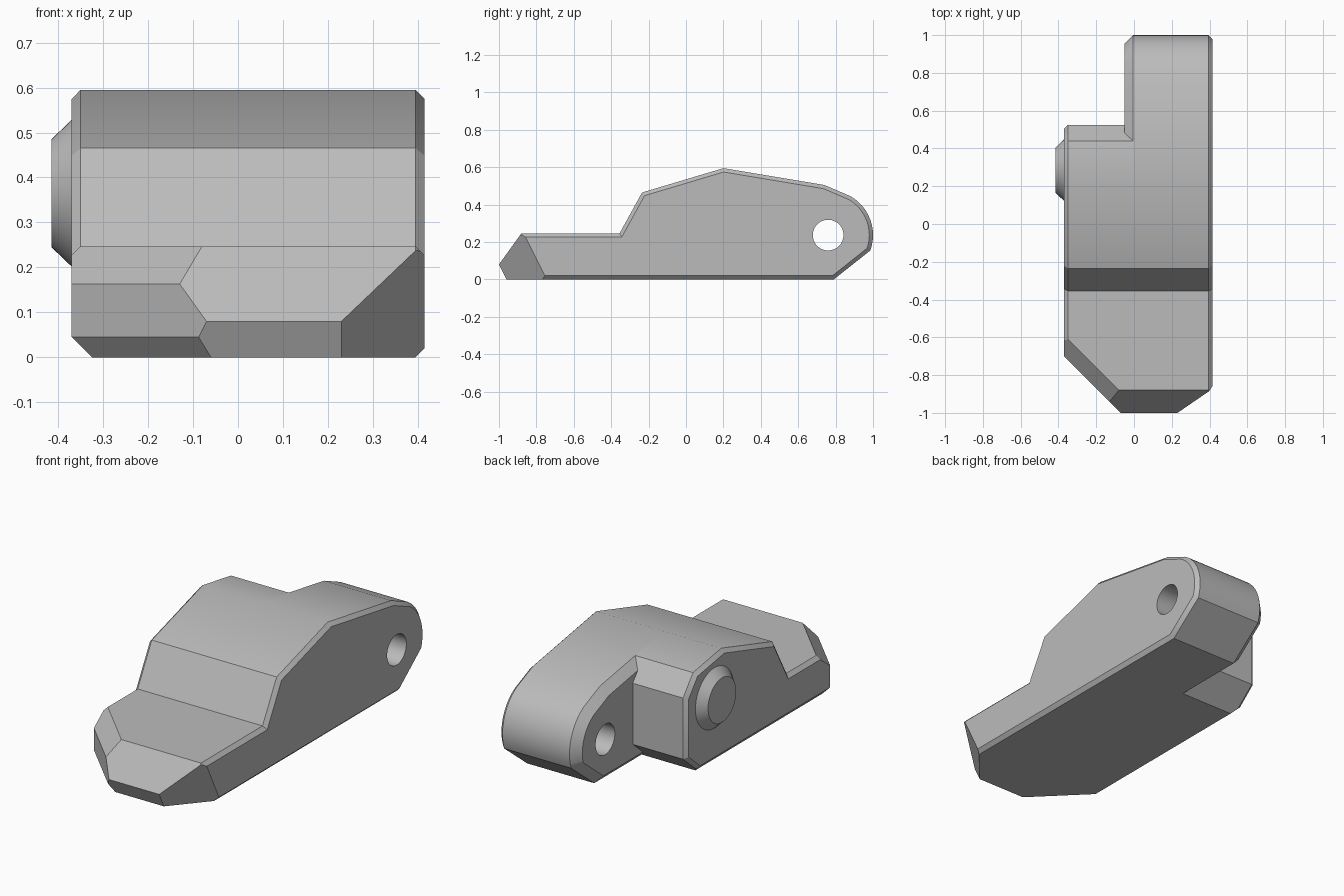
import bpy, bmesh, math
from mathutils import Vector

cube = bpy.data.objects.get("Cube")
if cube:
    bpy.data.objects.remove(cube, do_unlink=True)

grey = bpy.data.materials.new("plain_grey")
grey.use_nodes = True
colour = (0.5, 0.5, 0.5, 1)
grey.diffuse_color = colour
grey.node_tree.nodes["Principled BSDF"].inputs["Base Color"].default_value = colour


def inset(points, amount):
    """Offset a counter-clockwise (y, z) outline inwards with mitred corners."""
    pts = [Vector(p) for p in points]
    result = []
    for i, p in enumerate(pts):
        d1 = (p - pts[i - 1]).normalized()
        d2 = (pts[(i + 1) % len(pts)] - p).normalized()
        n1, n2 = Vector((-d1.y, d1.x)), Vector((-d2.y, d2.x))
        result.append(p + (n1 + n2) * amount / (1 + n1.dot(n2)))
    return result


def add_object(name, bm):
    bmesh.ops.recalc_face_normals(bm, faces=bm.faces)
    mesh = bpy.data.meshes.new(name)
    bm.to_mesh(mesh)
    bm.free()
    mesh.materials.append(grey)
    obj = bpy.data.objects.new(name, mesh)
    bpy.context.collection.objects.link(obj)
    return obj


def prism(name, outline, sections, cuts):
    """Loft the outline through (x, inset) sections, then slice off corners."""
    bm = bmesh.new()
    rings = [[bm.verts.new((x, p[0], p[1])) for p in inset(outline, a)]
             for x, a in sections]
    for r, s in zip(rings, rings[1:]):
        for i in range(len(r)):
            bm.faces.new((r[i - 1], r[i], s[i], s[i - 1]))
    bm.faces.new(rings[0])
    bm.faces.new(rings[-1])
    bmesh.ops.recalc_face_normals(bm, faces=bm.faces)
    for point, normal in cuts:
        geom = bm.verts[:] + bm.edges[:] + bm.faces[:]
        cut = bmesh.ops.bisect_plane(bm, geom=geom, dist=1e-5, plane_co=point,
                                     plane_no=normal, clear_outer=True)
        edges = [e for e in cut["geom_cut"] if isinstance(e, bmesh.types.BMEdge)]
        if edges:
            bmesh.ops.holes_fill(bm, edges=edges, sides=0)
    return add_object(name, bm)


def cylinder(name, x, y, z, r1, r2, depth):
    """Cylinder or cone along x, r1 at the -x end."""
    bpy.ops.mesh.primitive_cone_add(vertices=48, radius1=r1, radius2=r2, depth=depth,
                                    location=(x, y, z), rotation=(0, math.pi / 2, 0))
    obj = bpy.context.object
    obj.name = name
    obj.data.materials.append(grey)
    return obj


def smooth(obj):
    bpy.ops.object.select_all(action='DESELECT')
    obj.select_set(True)
    bpy.context.view_layer.objects.active = obj
    bpy.ops.object.shade_smooth_by_angle(angle=math.radians(30))


# Side outlines: shared nose and roof, with a rounded or a chamfered rear
hole_y, hole_z = 0.76, 0.237
front = [(0.2, 0.595), (-0.235, 0.465), (-0.355, 0.247), (-0.88, 0.247),
         (-1, 0.08), (-0.96, 0)]
arc = [math.radians(-20 + 80 * i / 12) for i in range(13)]
lug_outline = front + [(0.79, 0)] + [
    (hole_y + 0.24 * math.cos(a), hole_z + 0.24 * math.sin(a)) for a in arc
] + [(0.74, 0.505)]
block_outline = front + [(0.385, 0), (0.525, 0.12), (0.525, 0.45), (0.44, 0.555)]

# Slanted cuts on the nose corners
nose_cuts = [
    ((0.23, -1, 0.08), (0.0158, -0.0136, -0.0068)),
    ((-0.08, -0.88, 0.247), (-0.084, -0.084, 0.11)),
    ((-0.07, -1, 0.1), (-1, -1, 0)),
    ((-0.07, -1, 0.045), (-0.045, -0.045, -0.05)),
]
belly_cut = [((-0.37, 0, 0.045), (-1, 0, -1))]

# Long body with the rounded lug, and the wider side block joined to it
body = prism("body", lug_outline,
             [(-0.05, 0.045), (-0.005, 0), (0.395, 0), (0.415, 0.02)], nose_cuts)
block = prism("side_block", block_outline,
              [(-0.37, 0.02), (-0.35, 0), (0.1, 0)], nose_cuts + belly_cut)
drill = cylinder("hole_cutter", 0.2, hole_y, hole_z, 0.082, 0.082, 1)

for helper, operation in ((block, 'UNION'), (drill, 'DIFFERENCE')):
    mod = body.modifiers.new(helper.name, 'BOOLEAN')
    mod.operation, mod.object, mod.solver = operation, helper, 'EXACT'
    helper.hide_render = True
bpy.context.view_layer.update()
graph = bpy.context.evaluated_depsgraph_get()
joined = bpy.data.meshes.new_from_object(body.evaluated_get(graph))
body.modifiers.clear()
body.data = joined
for helper in (block, drill):
    bpy.data.objects.remove(helper, do_unlink=True)
smooth(body)

# Tapered round button on the side block
button = cylinder("side_button", -0.3905, 0.285, 0.365, 0.12, 0.167, 0.049)
smooth(button)
